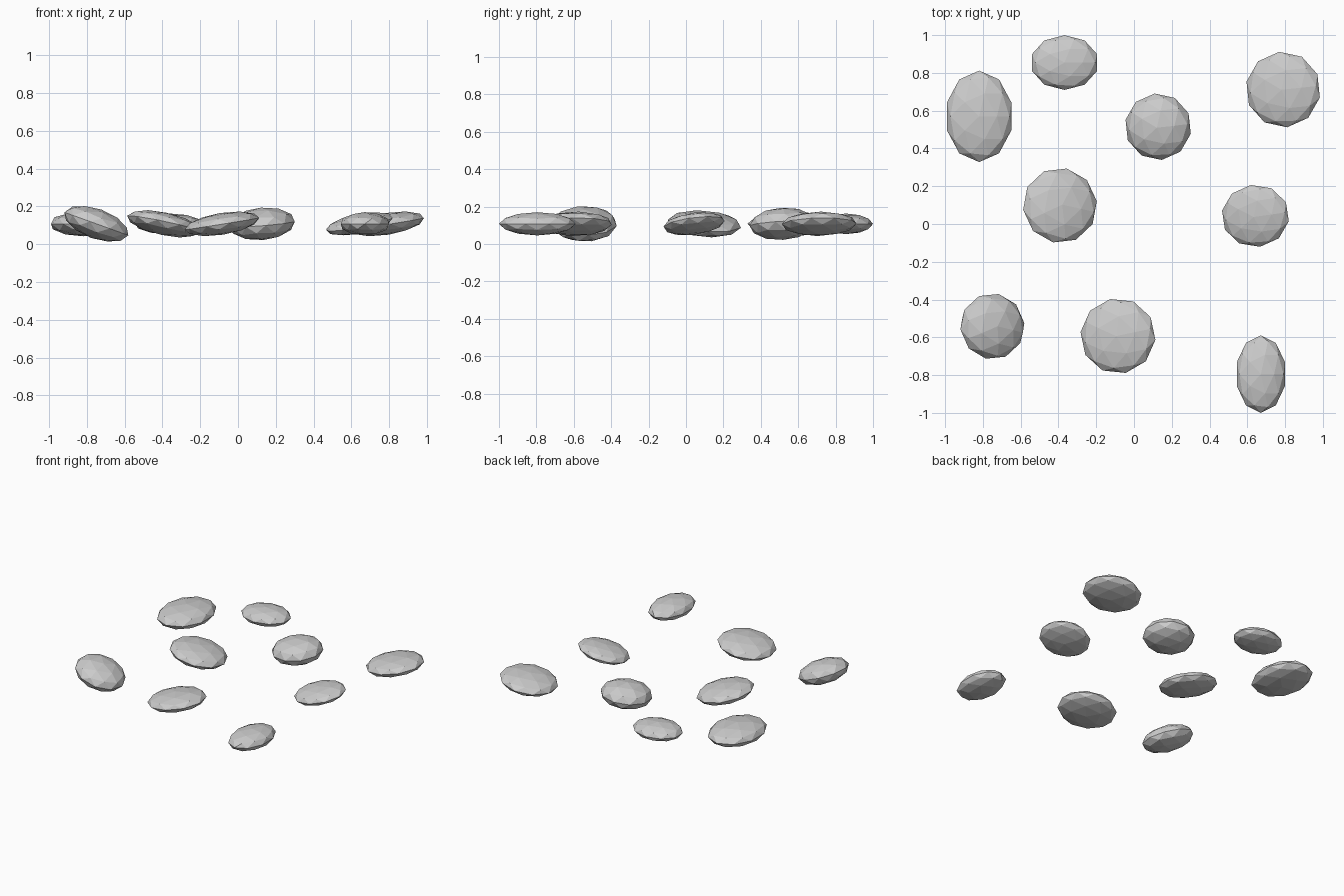
import bpy
from math import radians
from mathutils import Matrix, Vector

# Each stone: centre x, y | radii x, y, z | spin in degrees | upward slope along x, y
stones = [
    (-0.82, 0.57, 0.179, 0.242, 0.066, 0, 0, 0),
    (-0.368, 0.855, 0.181, 0.145, 0.055, 0, 0, 0),
    (0.128, 0.515, 0.177, 0.177, 0.086, 6, 0.08, 0.06),
    (0.79, 0.712, 0.201, 0.201, 0.058, 6, 0.16, 0.02),
    (-0.392, 0.098, 0.201, 0.200, 0.060, -11, -0.21, -0.07),
    (0.643, 0.043, 0.183, 0.166, 0.050, 8, 0.19, 0.12),
    (-0.75, -0.542, 0.181, 0.175, 0.080, -12, -0.36, 0.0),
    (-0.085, -0.593, 0.202, 0.200, 0.058, 12, 0.16, 0.01),
    (0.672, -0.795, 0.134, 0.205, 0.062, 0, 0, 0),
]


def add_stone(x, y, rx, ry, rz, spin, slope_x, slope_y):
    # Faceted, flattened pebble leaning along the given slopes
    bpy.ops.mesh.primitive_ico_sphere_add(subdivisions=2, radius=1)
    stone = bpy.context.object
    stone.name = "stepping_stone"
    normal = Vector((-slope_x, -slope_y, 1))
    tilt = Vector((0, 0, 1)).rotation_difference(normal).to_matrix().to_4x4()
    stone.data.transform(
        Matrix.Translation((x, y, 0.108)) @ tilt
        @ Matrix.Rotation(radians(spin), 4, "Z")
        @ Matrix.Diagonal((rx, ry, rz, 1)))


for s in stones:
    add_stone(*s)
